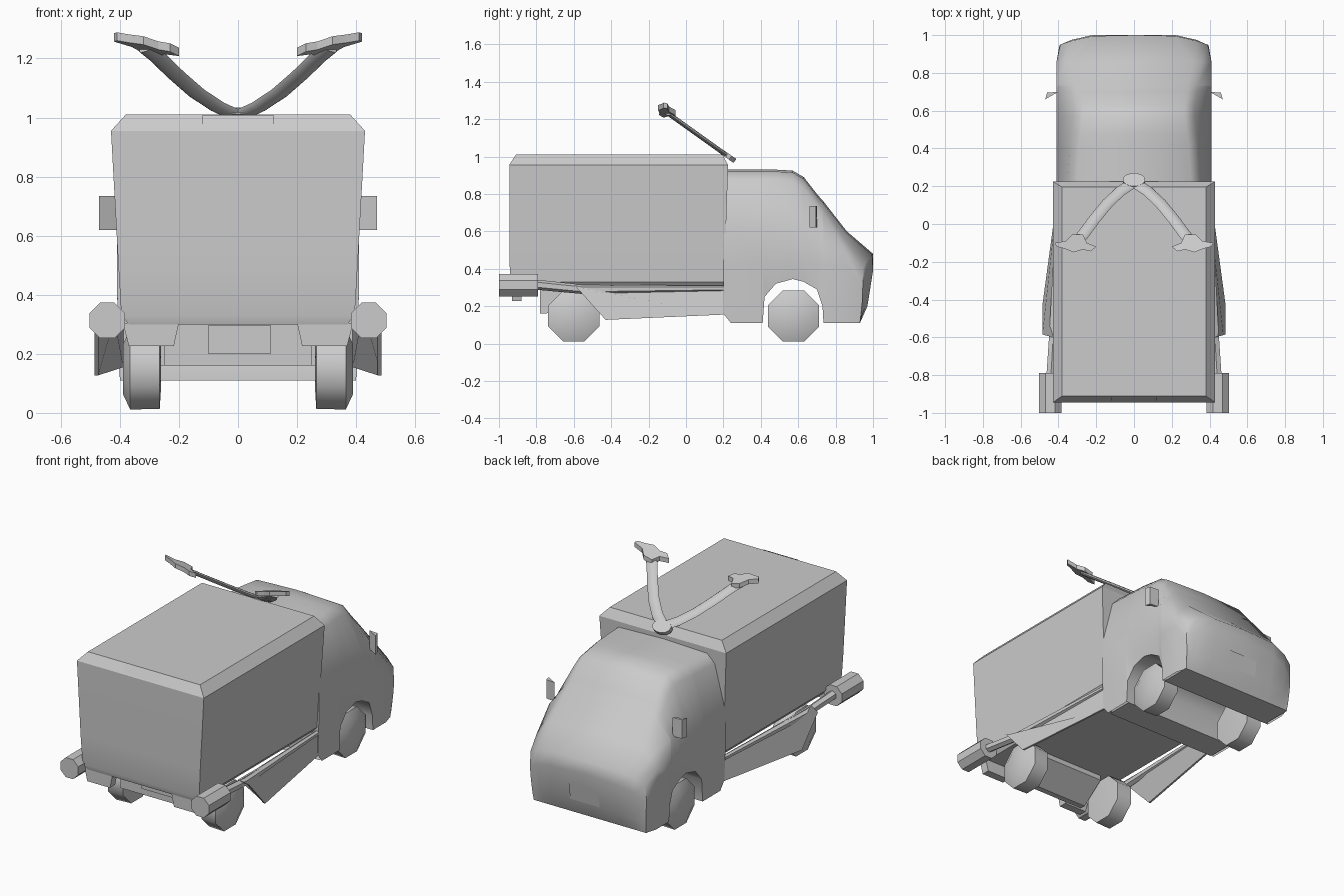
import bpy, bmesh, math
from mathutils import Vector

cube = bpy.data.objects.get("Cube")
if cube:
    bpy.data.objects.remove(cube)

grey = bpy.data.materials.new("plain_grey")
grey.use_nodes = True
grey.diffuse_color = (0.6, 0.6, 0.6, 1)
grey.node_tree.nodes["Principled BSDF"].inputs["Base Color"].default_value = (0.6, 0.6, 0.6, 1)


def add(name, verts, faces, angle=None):
    mesh = bpy.data.meshes.new(name)
    bm = bmesh.new()
    vs = [bm.verts.new(v) for v in verts]
    for f in faces:
        bm.faces.new([vs[i] for i in f])
    bmesh.ops.remove_doubles(bm, verts=bm.verts, dist=0.0005)
    bmesh.ops.recalc_face_normals(bm, faces=bm.faces)
    bm.to_mesh(mesh)
    bm.free()
    mesh.materials.append(grey)
    obj = bpy.data.objects.new(name, mesh)
    bpy.context.collection.objects.link(obj)
    if angle:
        bpy.ops.object.select_all(action='DESELECT')
        bpy.context.view_layer.objects.active = obj
        obj.select_set(True)
        bpy.ops.object.shade_smooth_by_angle(angle=math.radians(angle))
    return obj


def loft(name, rows, closed=True, caps=True, angle=None):
    n = len(rows[0])
    verts = [p for r in rows for p in r]
    faces = []
    for i in range(len(rows) - 1):
        for j in range(n if closed else n - 1):
            k = (j + 1) % n
            faces.append((i * n + j, i * n + k, (i + 1) * n + k, (i + 1) * n + j))
    if caps:
        faces += [tuple(range(n)), tuple(range((len(rows) - 1) * n, len(rows) * n))]
    return add(name, verts, faces, angle)


def mirror_row(half):
    # half runs from the centre line outwards
    return [(-x, y, z) for x, y, z in reversed(half[1:])] + half


def ring(centre, rx, rz, n=8, turn=0.5):
    x, y, z = centre
    return [(x + rx * math.cos(2 * math.pi * (i + turn) / n), y,
             z + rz * math.sin(2 * math.pi * (i + turn) / n)) for i in range(n)]


# Cargo box: horizontal rings from the floor up to the bevelled roof
def rect(w, y0, y1, z):
    return [(-w, y0, z), (w, y0, z), (w, y1, z), (-w, y1, z)]


loft("cargo_box", [rect(0.37, -0.93, 0.2, 0.3), rect(0.395, -0.94, 0.2, 0.33),
                   rect(0.405, -0.945, 0.21, 0.5), rect(0.43, -0.945, 0.225, 0.955),
                   rect(0.38, -0.91, 0.195, 1.01)], angle=28)

# Cab: stations from back to front, (y, roof height, sill height, roof half width)
stations = [(0.2, 0.93, 0.16, 0.3), (0.24, 0.93, 0.11, 0.3), (0.41, 0.93, 0.11, 0.29),
            (0.42, 0.93, 0.25, 0.29), (0.48, 0.93, 0.32, 0.28), (0.57, 0.925, 0.345, 0.27),
            (0.63, 0.89, 0.33, 0.27), (0.7, 0.8, 0.29, 0.28), (0.73, 0.765, 0.2, 0.285),
            (0.735, 0.76, 0.11, 0.285), (0.86, 0.6, 0.11, 0.31)]
rows = []
for y, top, sill, w in stations:
    belt = min(0.62, top - 0.12)
    rows.append(mirror_row([(0, y, top), (w, y, top - 0.01), (w + 0.05, y, top - 0.06),
                            (0.41, y, belt), (0.41, y, 0.42), (0.4, y, sill)]))
for half in (
        [(0, 1, 0.48), (0.22, 0.995, 0.475), (0.33, 0.97, 0.45), (0.39, 0.95, 0.41), (0.395, 0.945, 0.3)],
        [(0, 1, 0.4), (0.22, 1, 0.39), (0.33, 0.975, 0.36), (0.385, 0.95, 0.32), (0.39, 0.945, 0.24)],
        [(0, 0.97, 0.2), (0.22, 0.97, 0.2), (0.32, 0.955, 0.19), (0.36, 0.945, 0.18), (0.385, 0.935, 0.15)],
        [(0, 0.93, 0.11), (0.22, 0.93, 0.11), (0.3, 0.93, 0.11), (0.35, 0.93, 0.11), (0.37, 0.93, 0.11)]):
    rows.append(mirror_row(half + [(0.38, 0.93, 0.11)]))
loft("cab", rows, closed=False, caps=False, angle=50)
add("cab_back", rows[0], [tuple(range(len(rows[0])))])
for name, y0, y1 in (("cab_floor_back", 0.24, 0.41), ("cab_floor_front", 0.735, 0.93)):
    add(name, rect(0.385, y0, y1, 0.111), [(0, 1, 2, 3)])
# Wheel well between the front wheels
loft("wheel_well", [[(x, y, s) for y, t, s, w in stations[2:10]] for x in (-0.4, 0.4)],
     closed=False, caps=False, angle=50)

# Plates
add("front_plate", [(-0.1, 0.977, 0.21), (0.1, 0.977, 0.21), (0.1, 0.993, 0.31), (-0.1, 0.993, 0.31)],
    [(0, 1, 2, 3)])
add("rear_plate", [(-0.1, -0.79, 0.2), (0.11, -0.79, 0.2), (0.11, -0.79, 0.298), (-0.1, -0.79, 0.298)],
    [(0, 1, 2, 3)])
add("roof_light", [(-0.12, -0.943, 0.965), (0.12, -0.943, 0.965), (0.12, -0.918, 1.008), (-0.12, -0.918, 1.008)],
    [(0, 1, 2, 3)])

# Rear valance with a raked underside
loft("rear_valance", [[(x, -0.78, 0.31), (x, -0.78, 0.16), (x, -0.745, 0.16), (x, -0.6, 0.27), (x, -0.6, 0.31)]
                      for x in (-0.25, 0.25)])

for side, s in (("left", 1), ("right", -1)):
    # Wheels with slightly domed eight-sided faces
    for end, y in (("front", 0.575), ("rear", -0.6)):
        wheel = []
        for x, r in ((0.26, 0.06), (0.265, 0.145), (0.365, 0.148), (0.39, 0.09)):
            wheel.append([(s * x, y + px, pz) for px, _, pz in ring((0, 0, 0.148), r, r)])
        loft(end + "_wheel_" + side, wheel, angle=50)

    # Tail lamp pod, its bumper block and the long tapering rail
    loft("tail_pod_" + side, [ring((s * 0.443, y, 0.313), 0.065, 0.065) for y in (-1, -0.79)], angle=30)
    loft("bumper_block_" + side,
         [[(s * 0.2, y, 0.305), (s * 0.39, y, 0.305), (s * 0.37, y, 0.227), (s * 0.217, y, 0.227)]
          for y in (-0.93, -0.88)])
    loft("side_rail_" + side, [ring((s * x, y, z), r, r, 6) for x, y, z, r in
                               ((0.44, -0.8, 0.315, 0.027), (0.425, -0.55, 0.29, 0.025),
                                (0.395, 0.2, 0.295, 0.015))], angle=40)

    # Flared side skirt
    outer = [(0.4, 0.2, 0.29), (0.4, 0.2, 0.155), (0.485, -0.43, 0.127), (0.485, -0.585, 0.3), (0.43, -0.6, 0.32)]
    loft("side_skirt_" + side, [[(s * (x - d), y, z) for x, y, z in outer] for d in (0, 0.012)])

    # Door mirror
    loft("mirror_" + side, [[(s * 0.4, 0.7, z), (s * 0.47, 0.67 - 0.01, z), (s * 0.46, 0.695, z)]
                            for z in (0.62, 0.735)])

    # Antler arm: flattened tube in a raked plane
    rake = Vector((0, -0.35, 0.25)).normalized()
    flat = Vector((0, 0.25, 0.35)).normalized()
    path = [Vector((s * u, 0.22, 1.005)) + rake * v for u, v in
            ((0, 0), (0.07, 0.055), (0.14, 0.135), (0.21, 0.24), (0.27, 0.34), (0.31, 0.395))]
    arm = []
    for i, p in enumerate(path):
        along = (path[min(i + 1, 5)] - path[max(i - 1, 0)]).normalized()
        across = along.cross(flat)
        arm.append([p + across * 0.032 * math.cos(a) + flat * 0.012 * math.sin(a)
                    for a in [math.pi * k / 4 for k in range(8)]])
    loft("antler_arm_" + side, arm, angle=60)

    # Antler tip
    outline = [(0.2, -0.12), (0.23, -0.145), (0.27, -0.135), (0.32, -0.15), (0.37, -0.13), (0.41, -0.12),
               (0.42, -0.1), (0.36, -0.09), (0.325, -0.055), (0.27, -0.055), (0.25, -0.1)]
    loft("antler_tip_" + side, [[(s * x, y, 1.222 + (x - 0.2) * 0.25 + dz - (y + 0.12) * 0.3) for x, y in outline]
                                for dz in (-0.014, 0.014)], angle=30)

# Antler mount disc
loft("antler_mount", [[(x, 0.228 + d * 0.25 + pz * 0.58, 1.0 + d * 0.35 - pz * 0.4)
                       for x, _, pz in ring((0, 0, 0), 0.06, 0.06, 12)] for d in (-0.03, 0.03)], angle=30)
